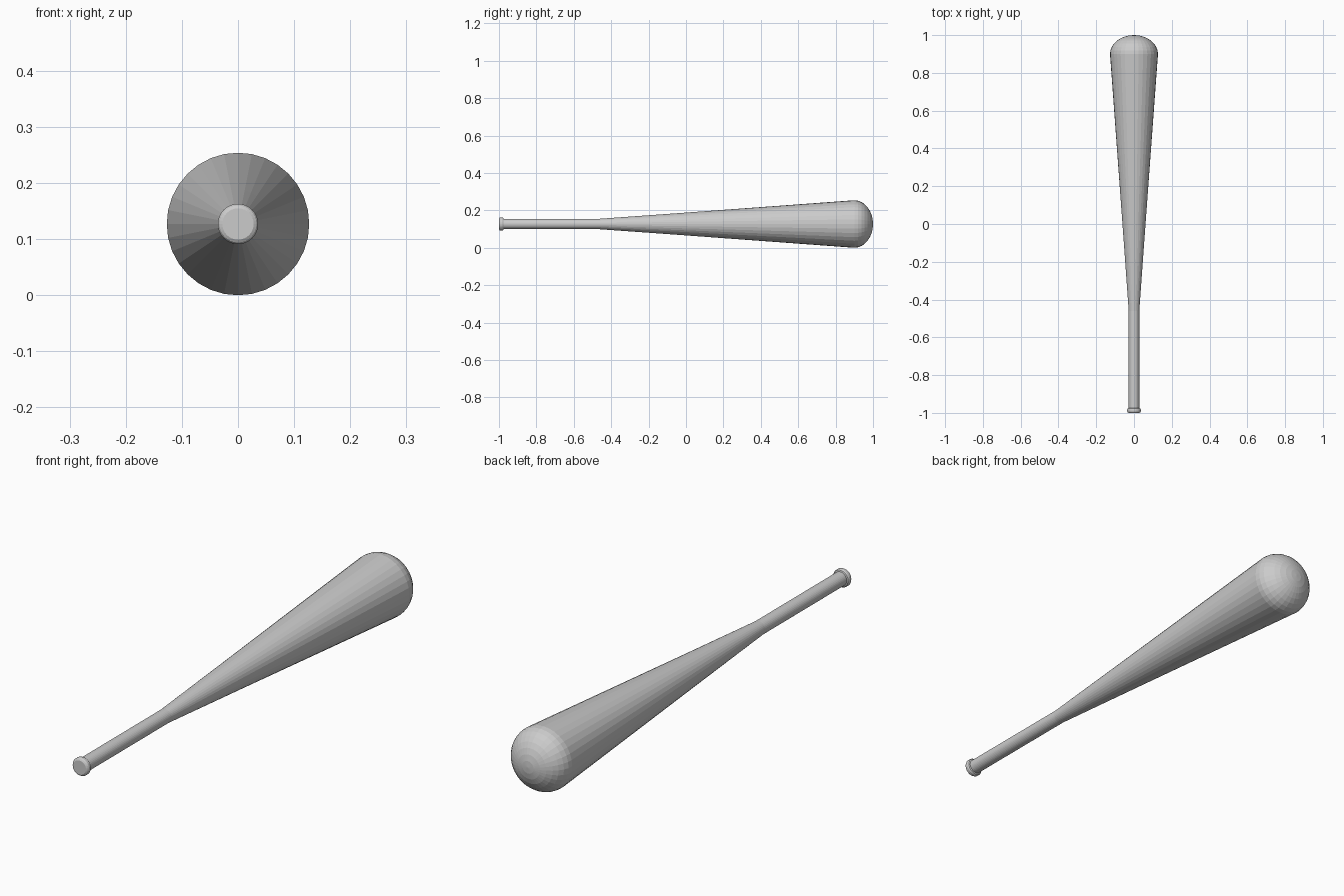
import bpy, bmesh
from math import sin, cos, pi, radians

if "Cube" in bpy.data.objects:
    bpy.data.objects.remove(bpy.data.objects["Cube"])

SIDES = 32
AXIS_Z = 0.127


def lathe(name, profile):
    """Revolve (y, radius) points about the long axis; radius 0 closes an end."""
    bm = bmesh.new()
    rings = []
    for y, r in profile:
        if r < 1e-5:
            rings.append([bm.verts.new((0, y, 0))])
        else:
            rings.append([bm.verts.new((r * cos(2 * pi * i / SIDES), y, r * sin(2 * pi * i / SIDES)))
                          for i in range(SIDES)])
    for a, b in zip(rings, rings[1:]):
        for i in range(SIDES):
            j = (i + 1) % SIDES
            quad = [a[i % len(a)], a[j % len(a)], b[j % len(b)], b[i % len(b)]]
            bm.faces.new(list(dict.fromkeys(quad)))
    bmesh.ops.recalc_face_normals(bm, faces=bm.faces)
    mesh = bpy.data.meshes.new(name)
    bm.to_mesh(mesh)
    bm.free()
    obj = bpy.data.objects.new(name, mesh)
    obj.location.z = AXIS_Z
    bpy.context.collection.objects.link(obj)
    return obj


# Knob at the grip end, with rounded rims
lathe("knob", [(-1, 0), (-1, 0.028), (-0.997, 0.033), (-0.992, 0.036),
               (-0.982, 0.036), (-0.977, 0.033), (-0.975, 0.028)])

# Straight handle, tapered barrel and domed tip
dome = [(0.9 + 0.1 * sin(t), 0.127 * cos(t))
        for t in (radians(90 * k / 8) for k in range(9))]
lathe("handle_and_barrel", [(-0.975, 0.028), (-0.46, 0.028), (0, 0.061)] + dome)
